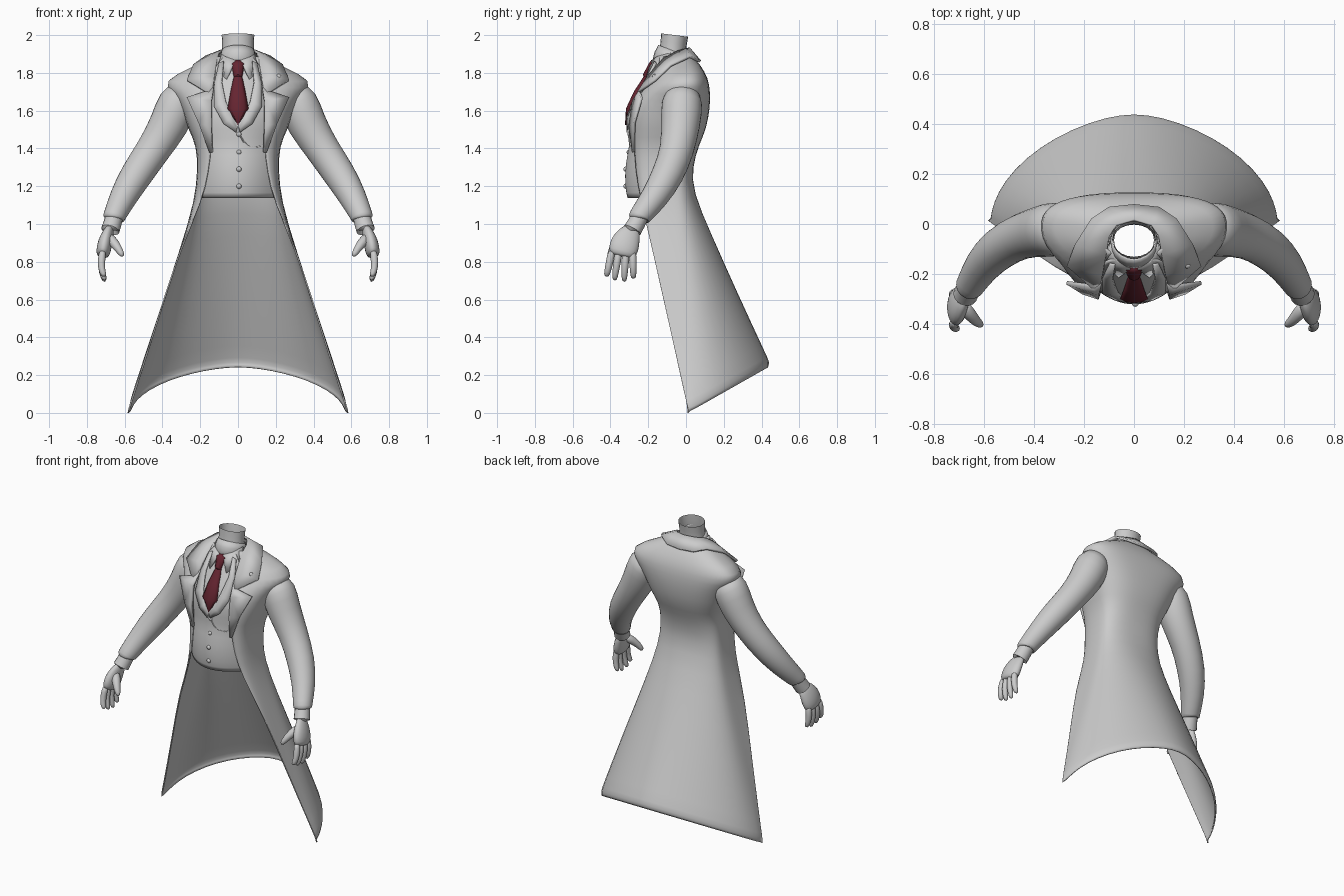
import bpy, bmesh, math
from mathutils import Vector

if "Cube" in bpy.data.objects:
    bpy.data.objects.remove(bpy.data.objects["Cube"])


def finish(name, bm, mirror=True, subsurf=0, thick=0, color=None):
    bmesh.ops.recalc_face_normals(bm, faces=bm.faces)
    me = bpy.data.meshes.new(name)
    bm.to_mesh(me)
    bm.free()
    ob = bpy.data.objects.new(name, me)
    bpy.context.collection.objects.link(ob)
    if mirror:
        ob.modifiers.new("mirror", 'MIRROR').merge_threshold = 0.002
    if subsurf:
        m = ob.modifiers.new("subsurf", 'SUBSURF')
        m.levels = m.render_levels = subsurf
        m.boundary_smooth = 'PRESERVE_CORNERS'
    if thick:
        m = ob.modifiers.new("thickness", 'SOLIDIFY')
        m.thickness, m.offset = thick, 0
    if color:
        mat = bpy.data.materials.new(name)
        mat.diffuse_color = color
        mat.use_nodes = True
        mat.node_tree.nodes["Principled BSDF"].inputs["Base Color"].default_value = mat.diffuse_color
        me.materials.append(mat)
    if subsurf:
        for p in me.polygons:
            p.use_smooth = True
    else:
        bpy.ops.object.select_all(action='DESELECT')
        ob.select_set(True)
        bpy.context.view_layer.objects.active = ob
        bpy.ops.object.shade_smooth_by_angle(angle=math.radians(35))
    return ob


def grid(bm, rows, closed=False, caps=()):
    """Quads between successive rows of points."""
    vs = [[bm.verts.new(p) for p in r] for r in rows]
    n = len(vs[0])
    for a, b in zip(vs, vs[1:]):
        for i in range(n if closed else n - 1):
            j = (i + 1) % n
            bm.faces.new((a[i], a[j], b[j], b[i]))
    for k in caps:
        bm.faces.new(vs[k])


def tube(bm, path, n=12, flat=1.0, caps=(0, -1)):
    """Rings along a path of (x, y, z, radius); flat squeezes the x direction."""
    rows = []
    pts = [Vector(p[:3]) for p in path]
    for i, p in enumerate(path):
        t = (pts[min(i + 1, len(pts) - 1)] - pts[max(i - 1, 0)]).normalized()
        u = (Vector((1, 0, 0)) - t * t.x).normalized()
        v = t.cross(u)
        rows.append([pts[i] + p[3] * (u * flat * math.cos(a) + v * math.sin(a))
                     for a in (2 * math.pi * k / n for k in range(n))])
    grid(bm, rows, True, caps)


def interp(table, z):
    for (z0, a), (z1, b) in zip(table, table[1:]):
        if z <= z1:
            return a + (b - a) * max(0, (z - z0) / (z1 - z0))
    return table[-1][1]


# Coat: half rows (z centre back, z front edge, half width, side y, back y,
#                  edge x, edge y, back roundness, front roundness)
coat_rows = [
    (.245, .00, .565, .05, .435, .582, .012, 1.2, 1), (.27, .03, .57, .045, .445, .575, .008, 1.2, 1),
    (.31, .07, .56, .04, .425, .56, .0, 1.2, 1), (.65, .45, .435, .00, .265, .437, -.085, 1.1, 1),
    (.95, .85, .305, -.04, .13, .315, -.175, 1, 1), (1.17, 1.12, .225, -.06, .033, .19, -.235, .85, .85),
    (1.3, 1.28, .212, -.07, .03, .155, -.265, .8, .8), (1.42, 1.42, .217, -.07, .065, .14, -.27, .8, .8),
    (1.5, 1.5, .262, -.06, .105, .14, -.28, .8, .8), (1.62, 1.62, .30, -.03, .125, .145, -.28, .75, .9),
    (1.70, 1.69, .35, -.02, .125, .14, -.245, .7, 1.1), (1.77, 1.75, .405, -.02, .115, .13, -.19, .7, 1.2),
    (1.84, 1.825, .24, -.02, .075, .115, -.145, .8, 1.1), (1.90, 1.885, .12, -.05, .02, .09, -.115, 1, 1)]
rows = []
for zc, ze, w, ys, yb, xe, ye, p, q in coat_rows:
    row = []
    for i in range(7):
        s, c = math.sin(i * math.pi / 12), max(0, math.cos(i * math.pi / 12))
        row.append((w * s ** p, ys + (yb - ys) * c ** p, zc + (ze - zc) * .9 * (1 - c ** p)))
    for i in range(1, 5):
        s, c = math.sin(i * math.pi / 8), max(0, math.cos(i * math.pi / 8))
        row.append((w + (xe - w) * (1 - c ** q), ys + (ye - ys) * s ** q,
                    zc + (ze - zc) * (.9 + .025 * i)))
    rows.append(row)
bm = bmesh.new()
grid(bm, rows)
finish("coat", bm, subsurf=1, thick=.008)

# Waistcoat front panel, curved sheet
centre = [(1.14, -.305), (1.19, -.318), (1.32, -.318), (1.41, -.292), (1.5, -.298),
          (1.6, -.297), (1.7, -.25), (1.8, -.19), (1.88, -.15)]
width = [(1.14, .193), (1.4, .185), (1.65, .19), (1.8, .14), (1.88, .08)]
bulge = [(1.3, 2.7), (1.42, 2.2), (1.55, 1.6)]


def front_y(x, z):
    return interp(centre, z) + interp(bulge, z) * x * x


bm = bmesh.new()
grid(bm, [[(interp(width, z) * k / 5, front_y(interp(width, z) * k / 5, z), z)
           for k in range(6)] for z, _ in centre])
finish("waistcoat", bm, subsurf=1, thick=.012)

# Waistcoat lapels: (inner x, outer x, z inner, z outer)
bm = bmesh.new()
grid(bm, [[(x, front_y(x, z) - .012, z) for x, z in ((a, c), ((a + b) / 2, (c + d) / 2), (b, d))]
          for a, b, c, d in ((.075, .1, 1.86, 1.85), (.085, .125, 1.75, 1.74), (.065, .125, 1.65, 1.62),
                             (.03, .075, 1.57, 1.53), (.0, .01, 1.525, 1.485))])
finish("waistcoat_lapels", bm, thick=.012)

# Coat collar and lapels: inner and outer edge pairs
bm = bmesh.new()
grid(bm, [[(0, .015, 1.93), (0, .075, 1.86)], [(.07, -.005, 1.925), (.10, .065, 1.865)],
          [(.10, -.05, 1.91), (.17, .02, 1.885)], [(.11, -.12, 1.87), (.235, -.08, 1.84)],
          [(.125, -.2, 1.78), (.268, -.165, 1.76)], [(.135, -.25, 1.69), (.17, -.25, 1.70)]])
finish("coat_collar", bm, thick=.014)
bm = bmesh.new()
grid(bm, [[(.125, -.22, 1.74), (.17, -.247, 1.70)], [(.14, -.28, 1.65), (.27, -.235, 1.67)],
          [(.14, -.297, 1.52), (.205, -.275, 1.53)], [(.135, -.28, 1.38), (.15, -.276, 1.38)]])
finish("coat_lapels", bm, thick=.014)

# Neck and shirt collar
bm = bmesh.new()
tube(bm, [(0, -.08, 1.82, .078), (0, -.07, 1.92, .07), (0, -.065, 1.96, .07), (0, -.06, 2.0, .072)],
     20, 1.2, ())
finish("neck", bm, mirror=False)
bm = bmesh.new()
tube(bm, [(0, -.085, 1.82, .098), (0, -.075, 1.89, .09), (0, -.065, 1.915, .084)], 20, 1, ())
finish("shirt_collar", bm, mirror=False, thick=.008)
bm = bmesh.new()
grid(bm, [[(.012, -.178, 1.865), (.06, -.212, 1.765)], [(.065, -.15, 1.885), (.085, -.185, 1.785)],
          [(.095, -.08, 1.905), (.112, -.13, 1.825)]])
finish("shirt_collar_flaps", bm, thick=.01)

# Tie: (z, half width, y)
bm = bmesh.new()
grid(bm, [[(0, y - .01, z), (w * .6, y - .005, z), (w, y + .006, z)] for z, w, y in
          ((1.865, .022, -.168), (1.845, .032, -.183), (1.79, .02, -.212), (1.78, .018, -.208),
           (1.70, .036, -.26), (1.61, .052, -.302), (1.525, .001, -.307))])
finish("tie", bm, thick=.012, color=(.13, .018, .03, 1))

# Sleeve and shirt cuff
bm = bmesh.new()
tube(bm, [(.27, -.02, 1.70, .085), (.318, -.02, 1.65, .115), (.36, -.028, 1.53, .108),
          (.45, -.045, 1.39, .092), (.54, -.095, 1.26, .089), (.61, -.165, 1.14, .075),
          (.655, -.245, 1.04, .06), (.66, -.25, 1.03, .06), (.66, -.25, 1.025, .045)], 14)
finish("sleeves", bm, subsurf=1)
bm = bmesh.new()
tube(bm, [(.652, -.24, 1.05, .046), (.664, -.262, 1.005, .048), (.676, -.284, .968, .05),
          (.676, -.284, .966, .035)], 14)
finish("shirt_cuffs", bm)

# Hand: palm, four fingers, thumb
bm = bmesh.new()
tube(bm, [(.672, -.275, .985, .04), (.69, -.30, .945, .064), (.704, -.322, .90, .082),
          (.714, -.337, .85, .08), (.717, -.342, .825, .06)], 12, .5)
finish("palms", bm, subsurf=1)
bm = bmesh.new()
for base, tip, zt in ((-.392, -.422, .722), (-.355, -.378, .698), (-.318, -.327, .690), (-.283, -.278, .708)):
    tube(bm, [(.715, base, .865, .022), (.725, base * .6 + tip * .4, .80, .022),
              (.72, base * .2 + tip * .8, .745, .019), (.704, tip, zt, .014)], 8)
tube(bm, [(.69, -.32, .935, .03), (.66, -.36, .905, .03), (.63, -.393, .865, .022), (.608, -.408, .826, .014)], 8)
finish("fingers", bm, subsurf=1)

# Buttons, lapel pin and watch chain
bm = bmesh.new()
for x, y, z in [(.005, front_y(0, z), z) for z in (1.475, 1.38, 1.29, 1.2)] + [(.215, -.165, 1.78)]:
    s = bmesh.ops.create_uvsphere(bm, u_segments=12, v_segments=8, radius=.014)
    bmesh.ops.translate(bm, verts=s["verts"], vec=(x, y, z))
finish("buttons", bm, mirror=False)
bm = bmesh.new()
tube(bm, [(x, front_y(x, z) - .008, z, .004) for x, z in
          ((.01, 1.47), (.03, 1.435), (.06, 1.412), (.1, 1.407), (.145, 1.425))], 6)
finish("watch_chain", bm, mirror=False)
